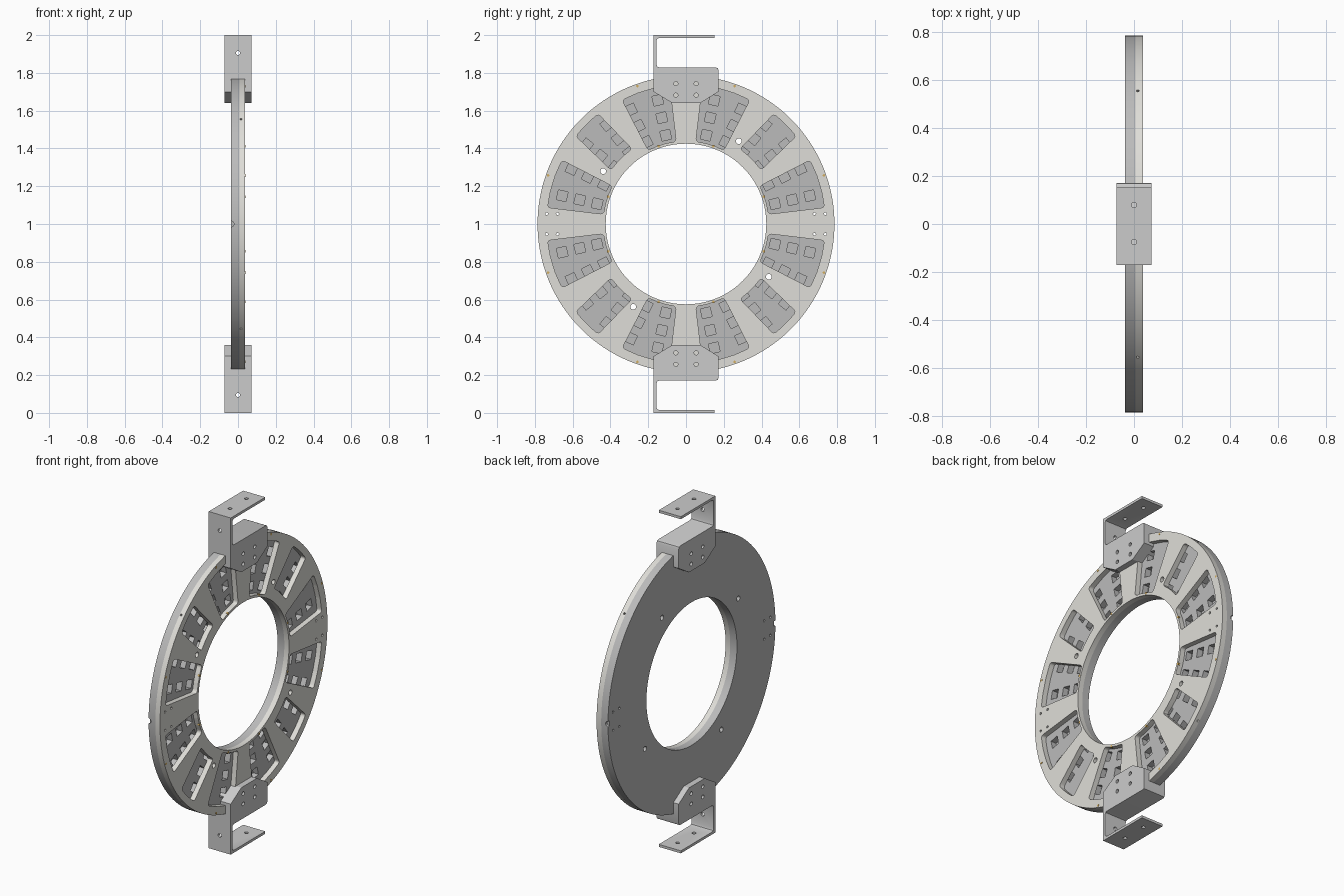
import bpy, bmesh
from math import sin, cos, pi, radians, atan2, hypot
from mathutils import Matrix, Vector

if "Cube" in bpy.data.objects:
    bpy.data.objects.remove(bpy.data.objects["Cube"])

HALF = 0.0375      # half thickness of the ring
SPLIT = 0.007      # joint between back and front plates
R_OUT, R_IN = 0.786, 0.425


def prism(bm, pts, x0, x1):
    """Extrude a (y, z) outline along x."""
    a = [bm.verts.new((x0, y, z)) for y, z in pts]
    b = [bm.verts.new((x1, y, z)) for y, z in pts]
    bm.faces.new(a)
    bm.faces.new(b)
    for i in range(len(pts)):
        j = (i + 1) % len(pts)
        bm.faces.new((a[i], a[j], b[j], b[i]))


def polar(r, a):
    return r * cos(a), 1 + r * sin(a)


def rod(bm, centre, axis, r, length, n=20):
    rot = Vector((0, 0, 1)).rotation_difference(Vector(axis)).to_matrix().to_4x4()
    bmesh.ops.create_cone(bm, cap_ends=True, segments=n, radius1=r, radius2=r,
                          depth=length, matrix=Matrix.Translation(centre) @ rot)


def ring(bm, x0, x1, n=160):
    loops = []
    for r, x in ((R_OUT, x0), (R_OUT, x1), (R_IN, x1), (R_IN, x0)):
        loops.append([bm.verts.new((x, *polar(r, 2 * pi * i / n))) for i in range(n)])
    for k in range(4):
        p, q = loops[k], loops[(k + 1) % 4]
        for i in range(n):
            j = (i + 1) % n
            bm.faces.new((p[i], p[j], q[j], q[i]))


def finish(bm, name, colour=None):
    bmesh.ops.recalc_face_normals(bm, faces=bm.faces)
    me = bpy.data.meshes.new(name)
    bm.to_mesh(me)
    bm.free()
    ob = bpy.data.objects.new(name, me)
    bpy.context.collection.objects.link(ob)
    if colour:
        mat = bpy.data.materials.new(name + "_colour")
        mat.diffuse_color = (*colour, 1)
        mat.use_nodes = True
        mat.node_tree.nodes["Principled BSDF"].inputs["Base Color"].default_value = mat.diffuse_color
        me.materials.append(mat)
    return ob


def activate(ob):
    bpy.ops.object.select_all(action='DESELECT')
    ob.select_set(True)
    bpy.context.view_layer.objects.active = ob


def cut(ob, bm):
    """Subtract the cutter mesh, then smooth the round surfaces."""
    cutter = finish(bm, ob.name + "_cutter")
    cutter.hide_render = True
    mod = ob.modifiers.new("cut", 'BOOLEAN')
    mod.operation, mod.solver, mod.object = 'DIFFERENCE', 'EXACT', cutter
    activate(ob)
    bpy.ops.object.modifier_apply(modifier=mod.name)
    bpy.data.objects.remove(cutter)
    activate(ob)
    bpy.ops.object.shade_smooth_by_angle(angle=radians(30))


def through_holes(bm):
    # four large holes, a quarter turn apart
    for k in range(4):
        rod(bm, (0, *polar(0.52, radians(57.5 + 90 * k))), (1, 0, 0), 0.015, 0.2)
    # small mounting holes at the two sides
    for sy in (-1, 1):
        for y in (0.68, 0.738):
            for z in (-0.054, 0.054):
                rod(bm, (0, sy * y, 1 + z), (1, 0, 0), 0.007, 0.2, 12)


# Back plate with rows of square recesses
bm = bmesh.new()
ring(bm, -HALF, SPLIT)
back = finish(bm, "back_plate", (0.5, 0.5, 0.5))
bm = bmesh.new()
for k in range(28):
    if k % 7 == 0:
        continue
    a = 2 * pi * k / 28
    for r in (0.482, 0.577, 0.672):
        m = Matrix.Translation((0, *polar(r, a))) @ Matrix.Rotation(a, 4, 'X')
        box = m @ Matrix.Diagonal((0.06, 0.052, 0.052, 1))
        bmesh.ops.create_cube(bm, size=1, matrix=Matrix.Translation((0.002, 0, 0)) @ box)
through_holes(bm)
# small notches on the rim at both sides
for s in (-1, 1):
    rod(bm, (-HALF, s * R_OUT, 1), (0, 1, 0), 0.016, 0.03)
cut(back, bm)


# Front plate with twelve wedge windows
def rounded(pts, r=0.018):
    out = []
    for i, p in enumerate(pts):
        p = Vector(p)
        d0 = (Vector(pts[i - 1]) - p)
        d1 = (Vector(pts[(i + 1) % len(pts)]) - p)
        if d0.normalized().dot(d1.normalized()) < -0.8:   # arc point, not a corner
            out.append(tuple(p))
            continue
        s, e = p + d0.normalized() * r, p + d1.normalized() * r
        for t in (0, 0.25, 0.5, 0.75, 1):
            out.append(tuple(s * (1 - t) ** 2 + p * 2 * t * (1 - t) + e * t * t))
    return out


def window(centre, half_in, half_out, r_in, r_out):
    steps = (-1, -0.33, 0.33, 1)
    pts = [polar(r_in, radians(centre + half_in * t)) for t in steps]
    pts += [polar(r_out, radians(centre - half_out * t)) for t in steps]
    return rounded(pts)


bm = bmesh.new()
ring(bm, SPLIT, HALF)
front = finish(bm, "front_plate", (0.74, 0.73, 0.69))
bm = bmesh.new()
for q in range(4):
    for c, hi, ho, r0, r1 in ((17, 10.2, 10.2, 0.44, 0.738),
                              (45, 9.2, 6.4, 0.49, 0.745),
                              (73, 10.2, 10.2, 0.44, 0.738)):
        prism(bm, window(c + 90 * q, hi, ho, r0, r1), SPLIT - 0.02, HALF + 0.02)
    # radial hole in the rim
    a = radians(45 + 90 * q)
    rod(bm, (SPLIT + 0.009, *polar(R_OUT, a)), (0, cos(a), sin(a)), 0.006, 0.03, 12)
through_holes(bm)
cut(front, bm)

# Brass screws near both rims
bm = bmesh.new()
for q in range(4):
    for a in (19.4, 70.6):
        for r in (0.437, 0.774):
            rod(bm, (HALF - 0.004, *polar(r, radians(a + 90 * q))), (1, 0, 0), 0.007, 0.01, 12)
finish(bm, "brass_screws", (0.65, 0.42, 0.12))

# Upper and lower brackets, mirrored about the ring centre
profile = [(-0.172, 0.70), (-0.072, 0.64), (0.075, 0.64), (0.172, 0.70),
           (0.172, 0.815), (0.168, 0.825), (0.157, 0.829),
           (-0.14, 0.829), (-0.152, 0.833), (-0.156, 0.845),
           (-0.156, 0.97), (-0.152, 0.981), (-0.14, 0.985),
           (0.152, 0.985), (0.152, 1.0), (-0.172, 1.0)]
for s, name in ((1, "upper_bracket"), (-1, "lower_bracket")):
    bm = bmesh.new()
    prism(bm, [(y, 1 + s * h) for y, h in profile], -0.0725, 0.0725)
    bracket = finish(bm, name, (0.74, 0.75, 0.76))
    bm = bmesh.new()
    for y in (-0.054, 0.054):
        for h in (0.682, 0.743):
            rod(bm, (0, y, 1 + s * h), (1, 0, 0), 0.011, 0.3)
    for y in (-0.075, 0.079):
        rod(bm, (0, y, 1 + s * 0.99), (0, 0, 1), 0.011, 0.08)
    rod(bm, (0, -0.165, 1 + s * 0.905), (0, 1, 0), 0.011, 0.08)
    cut(bracket, bm)
